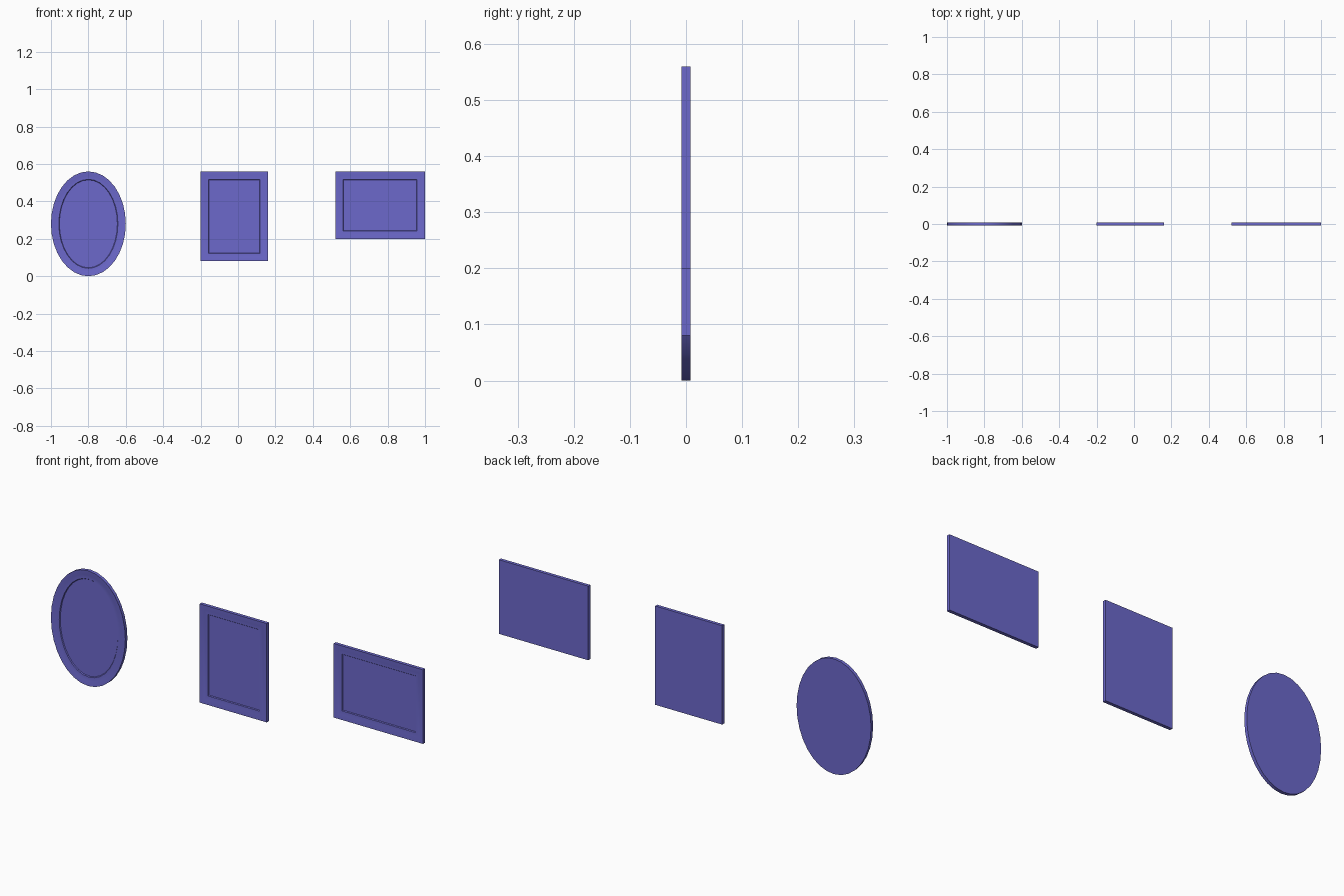
import bpy, bmesh, math

if "Cube" in bpy.data.objects:
    bpy.data.objects.remove(bpy.data.objects["Cube"])

mat = bpy.data.materials.new("periwinkle blue")
mat.diffuse_color = (0.15, 0.14, 0.6, 1)
mat.use_nodes = True
mat.node_tree.nodes["Principled BSDF"].inputs["Base Color"].default_value = mat.diffuse_color

# Moulding section from back edge to recessed panel: (inset, y)
SECTION = [(0, 0.008), (0, -0.008), (0.012, -0.007), (0.024, -0.005),
           (0.036, -0.004), (0.042, -0.004), (0.045, 0.0)]


def oval(rx, rz, n=32):
    return [(rx * math.cos(2 * math.pi * i / n), rz * math.sin(2 * math.pi * i / n)) for i in range(n)]


def rectangle(rx, rz):
    return [(rx, -rz), (rx, rz), (-rx, rz), (-rx, -rz)]


def picture_frame(name, outline, cx, cz, rx, rz):
    bm = bmesh.new()
    rings = [[bm.verts.new((cx + x, y, cz + z)) for x, z in outline(rx - inset, rz - inset)]
             for inset, y in SECTION]
    # moulding bands
    for a, b in zip(rings, rings[1:]):
        n = len(a)
        for i in range(n):
            j = (i + 1) % n
            bm.faces.new((a[i], a[j], b[j], b[i]))
    # backing board and picture panel
    bm.faces.new(rings[0])
    bm.faces.new(rings[-1])
    bmesh.ops.recalc_face_normals(bm, faces=bm.faces[:])
    me = bpy.data.meshes.new(name)
    bm.to_mesh(me)
    bm.free()
    me.materials.append(mat)
    ob = bpy.data.objects.new(name, me)
    bpy.context.collection.objects.link(ob)
    bpy.ops.object.select_all(action='DESELECT')
    ob.select_set(True)
    bpy.context.view_layer.objects.active = ob
    bpy.ops.object.shade_smooth_by_angle(angle=math.radians(30))


picture_frame("oval_frame", oval, -0.8, 0.28, 0.2, 0.28)
picture_frame("portrait_frame", rectangle, -0.02, 0.32, 0.18, 0.24)
picture_frame("landscape_frame", rectangle, 0.76, 0.38, 0.24, 0.18)
